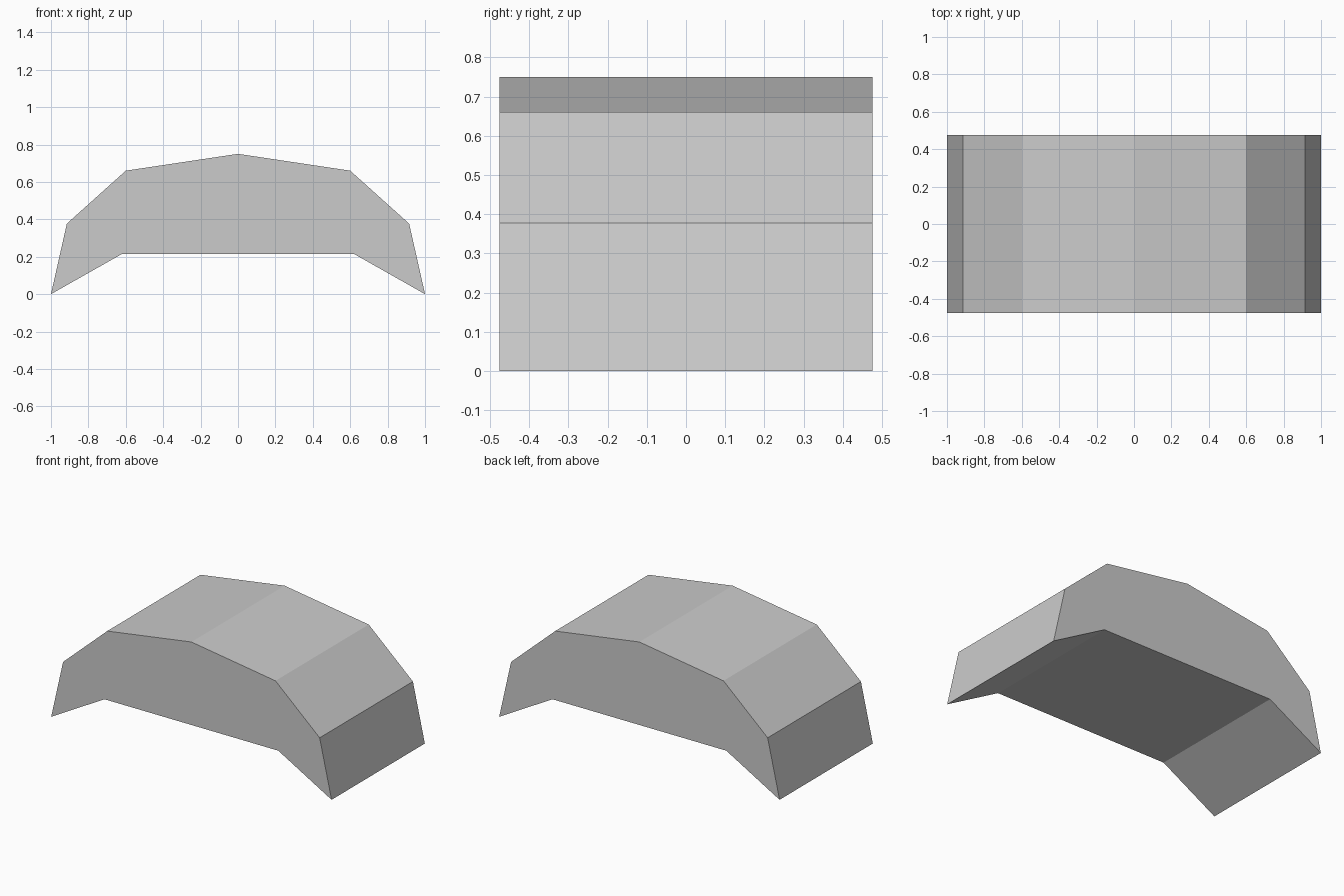
import bpy
import bmesh

cube = bpy.data.objects.get("Cube")
if cube:
    bpy.data.objects.remove(cube, do_unlink=True)

HALF_DEPTH = 0.475

# Plain grey material
grey = bpy.data.materials.new("light_grey")
grey.use_nodes = True
colour = (0.6, 0.6, 0.6, 1)
grey.diffuse_color = colour
grey.node_tree.nodes["Principled BSDF"].inputs["Base Color"].default_value = colour

# Half outline from the foot over the shoulder, mirrored about the crown
foot_to_shoulder = [(0.62, 0.215), (1, 0), (0.915, 0.377), (0.6, 0.66)]
mirrored = [(-x, z) for x, z in reversed(foot_to_shoulder)]
outline = foot_to_shoulder + [(0, 0.75)] + mirrored

# Arched block: the outline drawn at the front and extruded to the back
bm = bmesh.new()
front = bm.faces.new([bm.verts.new((x, -HALF_DEPTH, z)) for x, z in outline])
extruded = bmesh.ops.extrude_face_region(bm, geom=[front], use_keep_orig=True)
back_verts = [v for v in extruded["geom"] if isinstance(v, bmesh.types.BMVert)]
bmesh.ops.translate(bm, verts=back_verts, vec=(0, 2 * HALF_DEPTH, 0))
bmesh.ops.recalc_face_normals(bm, faces=bm.faces)

mesh = bpy.data.meshes.new("arched_block")
bm.to_mesh(mesh)
bm.free()
mesh.materials.append(grey)
block = bpy.data.objects.new("arched_block", mesh)
bpy.context.collection.objects.link(block)
